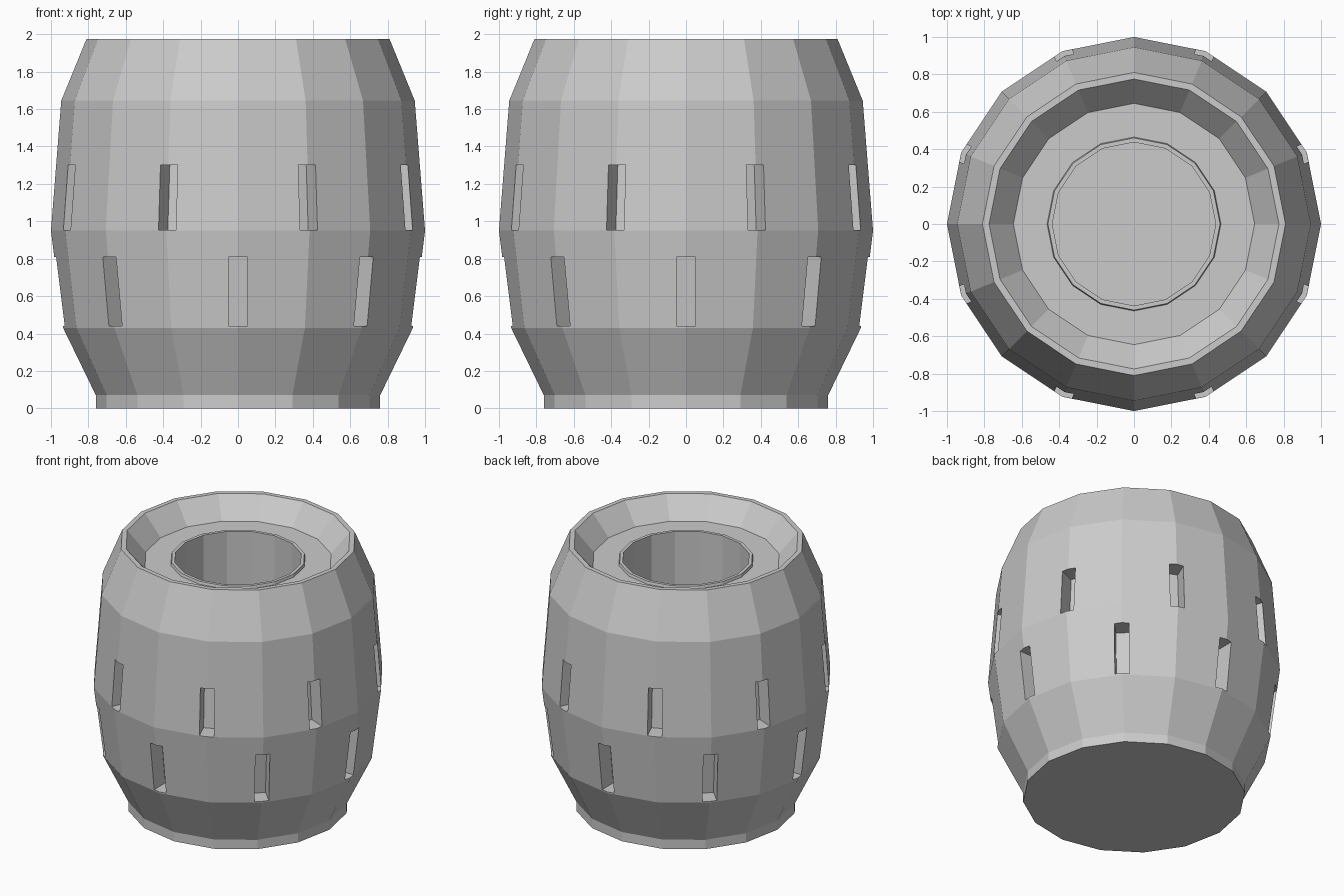
import bpy, bmesh
from math import cos, sin, pi

if "Cube" in bpy.data.objects:
    bpy.data.objects.remove(bpy.data.objects["Cube"])

SIDES = 16


def make_object(name, bm):
    bmesh.ops.recalc_face_normals(bm, faces=bm.faces)
    mesh = bpy.data.meshes.new(name)
    bm.to_mesh(mesh)
    bm.free()
    ob = bpy.data.objects.new(name, mesh)
    bpy.context.collection.objects.link(ob)
    return ob


def lathe(name, profile):
    """Closed solid from (radius, z) rings, capped at both ends."""
    bm = bmesh.new()
    rings = [[bm.verts.new((r * cos(2 * pi * i / SIDES), r * sin(2 * pi * i / SIDES), z))
              for i in range(SIDES)] for r, z in profile]
    for a, b in zip(rings, rings[1:]):
        for i in range(SIDES):
            j = (i + 1) % SIDES
            bm.faces.new((a[i], a[j], b[j], b[i]))
    bm.faces.new(rings[0])
    bm.faces.new(rings[-1])
    return make_object(name, bm)


def add_slot(bm, angle, z0, r0, z1, r1, depth=0.14, half=0.05):
    """Box following the wall slope, pointing outward at the given angle."""
    c, s = cos(angle), sin(angle)
    v = []
    for z, r in ((z0, r0), (z1, r1)):
        for rad, t in ((r - depth, -half), (r + 0.1, -half), (r + 0.1, half), (r - depth, half)):
            v.append(bm.verts.new((rad * c - t * s, rad * s + t * c, z)))
    for f in ((3, 2, 1, 0), (4, 5, 6, 7), (0, 1, 5, 4), (1, 2, 6, 5), (2, 3, 7, 6), (3, 0, 4, 7)):
        bm.faces.new([v[i] for i in f])


# Barrel body: foot, bulging wall, rim, sloped mouth, lip and well
body = lathe("barrel_body", [
    (0.76, 0), (0.76, 0.07), (0.935, 0.43), (1.0, 0.95), (0.945, 1.645), (0.81, 1.975),
    (0.775, 1.975), (0.645, 1.825), (0.465, 1.825), (0.46, 1.845), (0.437, 1.845), (0.437, 0.9)])

# Two staggered rows of slots on the ridges
bm = bmesh.new()
for k in range(8):
    add_slot(bm, k * pi / 4, 0.44, 0.936, 0.81, 0.982)
    add_slot(bm, k * pi / 4 + pi / 8, 0.953, 1.0, 1.30, 0.972)
cutter = make_object("slot_cutter", bm)
cutter.hide_render = True

mod = body.modifiers.new("slots", 'BOOLEAN')
mod.operation = 'DIFFERENCE'
mod.solver = 'EXACT'
mod.object = cutter
bpy.context.view_layer.objects.active = body
bpy.ops.object.modifier_apply(modifier=mod.name)
bpy.data.objects.remove(cutter)
